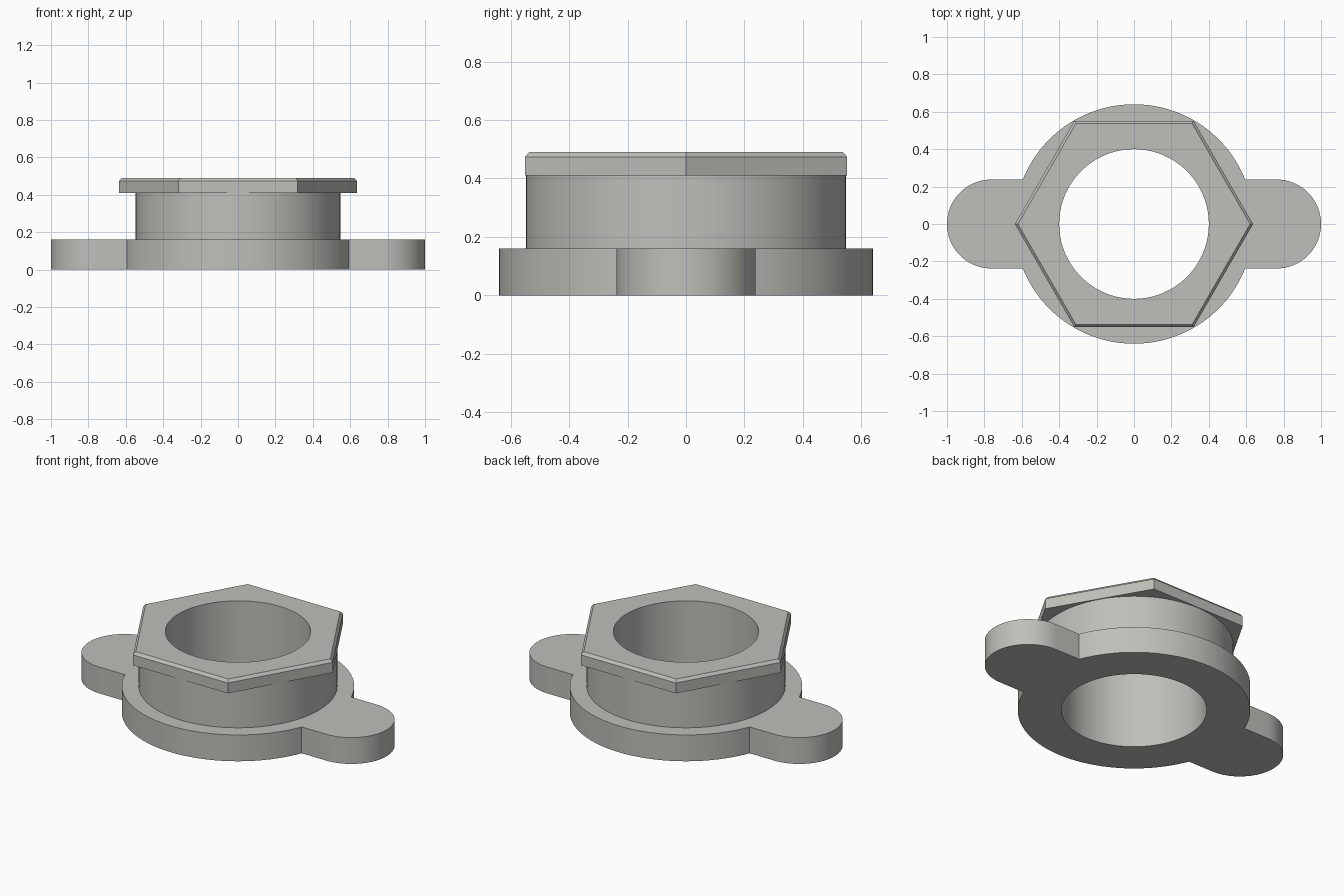
import bpy
import bmesh
from math import cos, sin, pi, asin, sqrt

cube = bpy.data.objects.get("Cube")
if cube:
    bpy.data.objects.remove(cube, do_unlink=True)

# Main dimensions
BORE_R, COLLAR_R, FLANGE_R, HEX_R = 0.4, 0.547, 0.64, 0.637
LUG_R = 0.238
FLANGE_TOP, COLLAR_TOP, CHAMFER_Z, TOP = 0.16, 0.41, 0.473, 0.49

metal = bpy.data.materials.new("grey metal")
metal.use_nodes = True
grey = (0.52, 0.52, 0.49, 1)
metal.diffuse_color = grey
metal.node_tree.nodes["Principled BSDF"].inputs["Base Color"].default_value = grey


def arc(radius, start, end, steps, cx=0.0):
    """Points along an arc, both ends included."""
    angles = [start + (end - start) * i / steps for i in range(steps + 1)]
    return [(cx + radius * cos(a), radius * sin(a)) for a in angles]


def circle(radius, sides):
    return arc(radius, 0, 2 * pi, sides)[:-1]


def prism(name, outline, sections):
    """Solid through (height, scale) sections of one outline."""
    bm = bmesh.new()
    rings = [[bm.verts.new((x * s, y * s, z)) for x, y in outline] for z, s in sections]
    n = len(outline)
    for low, high in zip(rings, rings[1:]):
        for i in range(n):
            j = (i + 1) % n
            bm.faces.new((low[i], low[j], high[j], high[i]))
    bm.faces.new(rings[0][::-1])
    bm.faces.new(rings[-1])
    mesh = bpy.data.meshes.new(name)
    bm.to_mesh(mesh)
    bm.free()
    mesh.materials.append(metal)
    obj = bpy.data.objects.new(name, mesh)
    bpy.context.collection.objects.link(obj)
    return obj


# Flange outline: half built from one lug and one rim arc, then turned half round
meet = asin(LUG_R / FLANGE_R)
lug_x = 1 - LUG_R
half = arc(LUG_R, -pi / 2, pi / 2, 40, lug_x) + arc(FLANGE_R, meet, pi - meet, 64)
flange_outline = half + [(-x, -y) for x, y in half]

# Parts stacked from the ground up
chamfer = 1 - 0.014 / (HEX_R * sqrt(3) / 2)
parts = [
    prism("lugged_flange", flange_outline, [(0, 1), (FLANGE_TOP, 1)]),
    prism("collar", circle(COLLAR_R, 128), [(FLANGE_TOP, 1), (COLLAR_TOP, 1)]),
    prism("hexagonal_head", circle(HEX_R, 6),
          [(COLLAR_TOP, 1), (CHAMFER_Z, 1), (TOP, chamfer)]),
]

# Through bore cut in every part
cutter = prism("bore_cutter", circle(BORE_R, 128), [(-0.1, 1), (TOP + 0.1, 1)])
cutter.hide_render = True
for part in parts:
    cut = part.modifiers.new("bore", "BOOLEAN")
    cut.operation = "DIFFERENCE"
    cut.solver = "EXACT"
    cut.object = cutter
    bpy.ops.object.select_all(action="DESELECT")
    part.select_set(True)
    bpy.context.view_layer.objects.active = part
    bpy.ops.object.modifier_apply(modifier=cut.name)
    bpy.ops.object.shade_smooth_by_angle(angle=pi / 9)
    # The hexagon's slim chamfer stays crisp
    if part.name == "hexagonal_head":
        for face in part.data.polygons:
            face.use_smooth = face.center.xy.length < BORE_R + 0.001
bpy.data.objects.remove(cutter, do_unlink=True)
